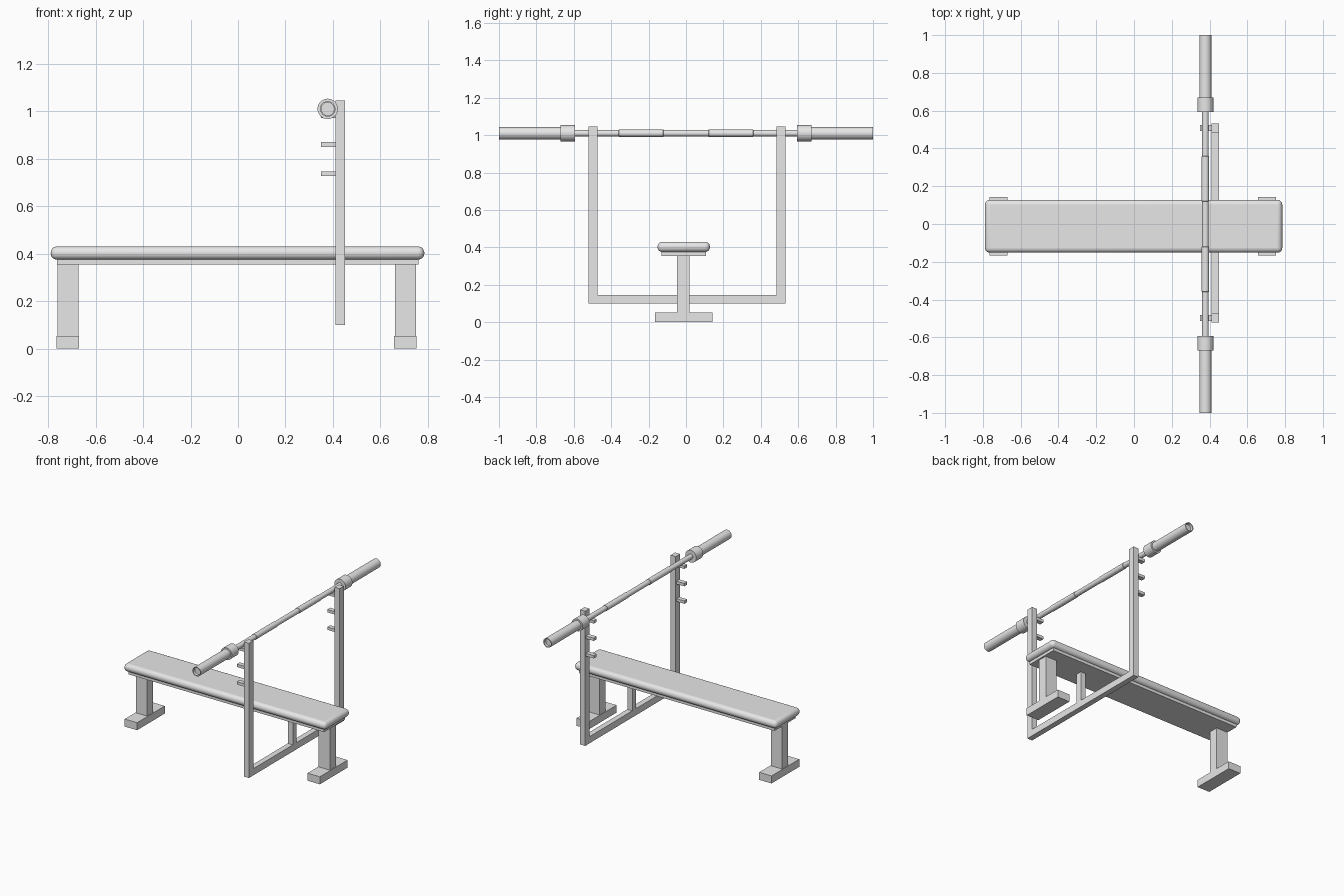
import bpy
import bmesh
import math
from mathutils import Matrix

default = bpy.data.objects.get("Cube")
if default:
    bpy.data.objects.remove(default, do_unlink=True)

# Single grey material
grey = bpy.data.materials.new("light grey")
grey.use_nodes = True
GREY = (0.8, 0.8, 0.8, 1)
grey.diffuse_color = GREY
grey.node_tree.nodes["Principled BSDF"].inputs["Base Color"].default_value = GREY


def finish(name, bm):
    bmesh.ops.recalc_face_normals(bm, faces=bm.faces)
    mesh = bpy.data.meshes.new(name)
    bm.to_mesh(mesh)
    bm.free()
    mesh.materials.append(grey)
    obj = bpy.data.objects.new(name, mesh)
    bpy.context.collection.objects.link(obj)
    return obj


def smooth(obj):
    bpy.ops.object.select_all(action="DESELECT")
    obj.select_set(True)
    bpy.context.view_layer.objects.active = obj
    bpy.ops.object.shade_smooth_by_angle(angle=math.radians(40))


def box(name, x, y, z):
    """Box from its (low, high) extent on each axis."""
    bm = bmesh.new()
    bmesh.ops.create_cube(bm, size=1)
    for v in bm.verts:
        v.co = [lo + (c + 0.5) * (hi - lo) for c, (lo, hi) in zip(v.co, (x, y, z))]
    return finish(name, bm)


def lathe(name, profile, x, z, steps=32):
    """Spin (radius, y) points around a line parallel to y."""
    bm = bmesh.new()
    verts = [bm.verts.new((r, y, 0)) for r, y in profile]
    edges = [bm.edges.new(pair) for pair in zip(verts, verts[1:])]
    bmesh.ops.spin(bm, geom=verts + edges, cent=(0, 0, 0), axis=(0, 1, 0),
                   angle=math.tau, steps=steps)
    bmesh.ops.remove_doubles(bm, verts=bm.verts, dist=1e-5)
    bmesh.ops.transform(bm, matrix=Matrix.Translation((x, 0, z)), verts=bm.verts)
    obj = finish(name, bm)
    smooth(obj)
    return obj


def around(centre, half):
    return (centre - half, centre + half)


# Bench: padded cushion on a thin board
BENCH_Y = -0.012
cushion = box("cushion", (-0.789, 0.785), around(BENCH_Y, 0.14), (0.375, 0.43))
bevel = cushion.modifiers.new("round edges", "BEVEL")
bevel.width = 0.026
bevel.segments = 5
smooth(cushion)
box("seat_board", (-0.762, 0.76), around(BENCH_Y, 0.118), (0.355, 0.376))

# Legs and feet at both ends
for side, x in (("right", -0.717), ("left", 0.705)):
    box(side + "_leg", around(x, 0.044), around(BENCH_Y - 0.003, 0.033), (0.05, 0.356))
    box(side + "_foot", around(x, 0.048), around(BENCH_Y, 0.154), (0.0, 0.053))

# Rack: two uprights, a low crossbar and a post to the bench
RACK_Y, RACK_X = 0.006, (0.411, 0.45)
box("rack_crossbar", RACK_X, around(RACK_Y, 0.481), (0.099, 0.146))
box("rack_post", RACK_X, around(BENCH_Y, 0.022), (0.145, 0.356))
for side, sign in (("front", -1), ("back", 1)):
    y = RACK_Y + sign * 0.503
    box(side + "_upright", RACK_X, around(y, 0.024), (0.099, 1.046))
    for i, z in enumerate((0.737, 0.86, 0.982)):
        box(f"{side}_hook_{i + 1}", (0.35, 0.412), around(y, 0.016), around(z, 0.01))

# Barbell: shaft with thicker grips, collars and hollow-ended sleeves
BAR = (0.378, 1.01)
lathe("bar_shaft", [(0, -0.62), (0.0175, -0.62), (0.0175, 0.62), (0, 0.62)], *BAR)
for side, s in (("front", -1), ("back", 1)):
    lathe(side + "_grip", [(0.0175, s * 0.12), (0.02, s * 0.122),
                           (0.02, s * 0.358), (0.0175, s * 0.36)], *BAR)
    lathe(side + "_collar", [(0, s * 0.593), (0.043, s * 0.593),
                             (0.043, s * 0.67), (0, s * 0.67)], *BAR)
    lathe(side + "_sleeve", [(0.0325, s * 0.66), (0.0325, s * 1.0), (0.027, s * 1.0),
                             (0.027, s * 0.98), (0, s * 0.98)], *BAR)
